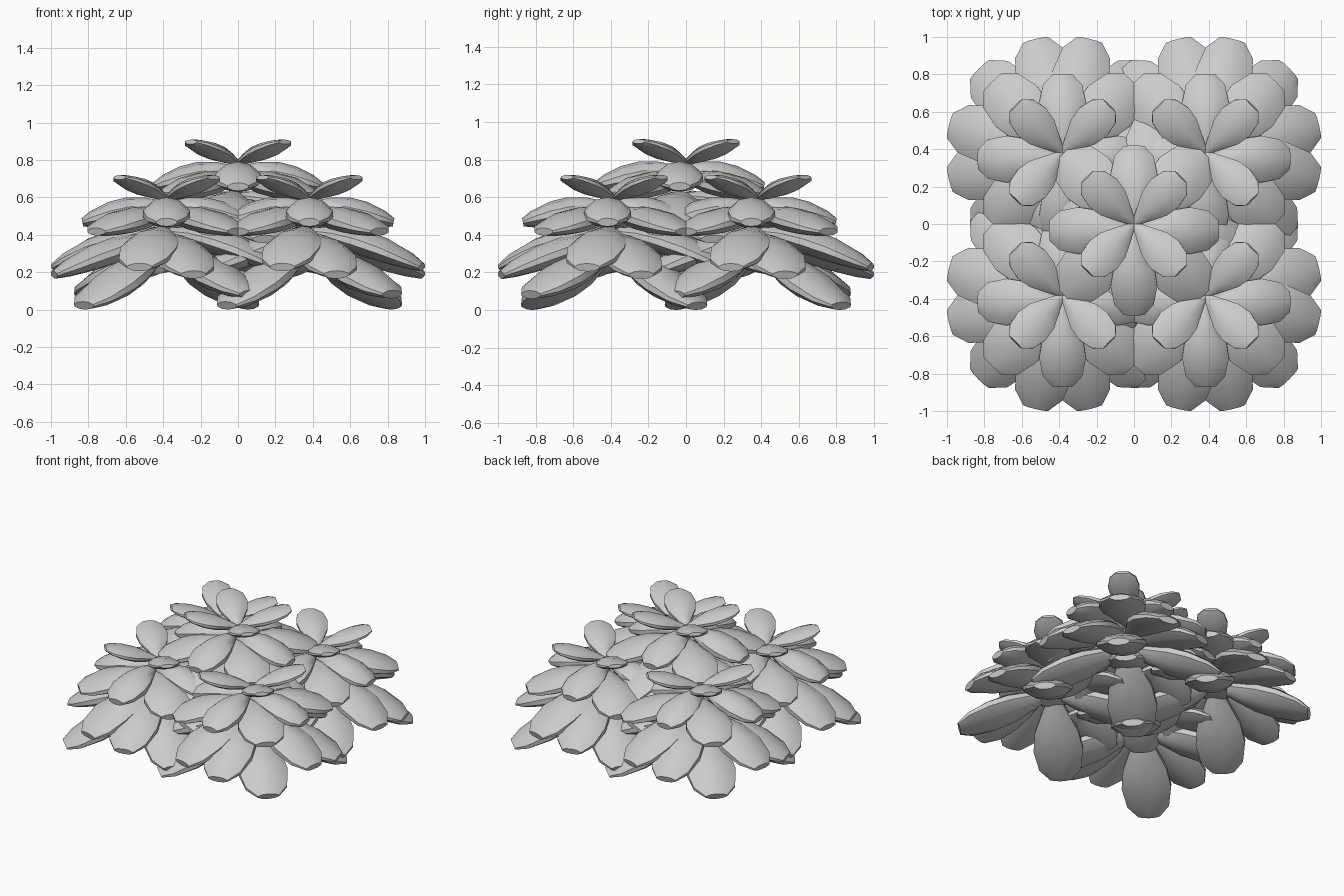
import bpy, bmesh, math
from mathutils import Matrix, Vector

if "Cube" in bpy.data.objects:
    bpy.data.objects.remove(bpy.data.objects["Cube"])

# Outline along a petal: position, half-width factor, thickness factor
OUTLINE = [(0, .12, .3), (.22, .5, .75), (.45, .88, 1), (.66, 1, .95),
           (.88, .84, .65), (1, .44, .32)]
# Slab cross-section with domed faces and a thin rim: sideways, up
LENS = [(1, .25), (.58, .82), (0, 1), (-.58, .82), (-1, .25),
        (-1, -.25), (-.58, -.82), (0, -1), (.58, -.82), (1, -.25)]


def petal(bm, angle, reach, width, thick, z0, z1, arch, dy=0):
    """Blunt leaf from the stem axis out to reach, going from z0 to z1."""
    turn = Matrix.Rotation(math.radians(angle), 3, 'Z')
    slope = math.atan2(z1 - z0, reach)
    rings = []
    for t, w, h in OUTLINE:
        mid = z0 + (z1 - z0) * t + arch * 4 * t * (1 - t)
        ring = []
        for s, u in LENS:
            p = Vector((reach * t - u * h * thick / 2 * math.sin(slope),
                        s * w * width / 2,
                        mid + u * h * thick / 2 * math.cos(slope)))
            p = turn @ p
            p.y += dy
            ring.append(bm.verts.new(p))
        rings.append(ring)
    n = len(LENS)
    for a, b in zip(rings, rings[1:]):
        for i in range(n):
            bm.faces.new((a[i], a[(i + 1) % n], b[(i + 1) % n], b[i]))
    bm.faces.new(rings[0][::-1])
    bm.faces.new(rings[-1])


# Layers from top to bottom: angles, reach, width, thickness, base z, tip z, arch, y shift
diagonal = [45, 135, 225, 315]
axis = [0, 90, 180, 270]
LAYERS = [
    (diagonal, .355, .21, .08, .60, .71, .0, 0),
    (axis, .45, .25, .14, .56, .47, .015, -.035),
    (diagonal, .53, .31, .13, .515, .42, .015, 0),
    ([a - 13.5 for a in axis], .618, .31, .14, .42, .23, .03, 0),
    ([a + 13.5 for a in axis], .618, .31, .14, .385, .19, .025, 0),
    ([45, 225], .625, .33, .15, .335, .025, 0, 0),
    ([135, 315], .625, .33, .15, .335, .085, 0, 0),
]

bm = bmesh.new()
for angles, *shape in LAYERS:
    for a in angles:
        petal(bm, a, *shape)
bmesh.ops.recalc_face_normals(bm, faces=bm.faces)
low = min(v.co.z for v in bm.verts)
bmesh.ops.translate(bm, verts=bm.verts, vec=(0, 0, -low))
mesh = bpy.data.meshes.new("rosette")
bm.to_mesh(mesh)
bm.free()

# Four low rosettes around one raised in the middle
c = .382
places = {"front_left_rosette": (-c, -c, 0), "front_right_rosette": (c, -c, 0),
          "back_left_rosette": (-c, c, 0), "back_right_rosette": (c, c, 0),
          "centre_rosette": (0, 0, .19)}
for name, loc in places.items():
    ob = bpy.data.objects.new(name, mesh.copy())
    ob.location = loc
    bpy.context.collection.objects.link(ob)
    bpy.ops.object.select_all(action='DESELECT')
    ob.select_set(True)
    bpy.context.view_layer.objects.active = ob
    bpy.ops.object.shade_smooth_by_angle(angle=math.radians(40))
